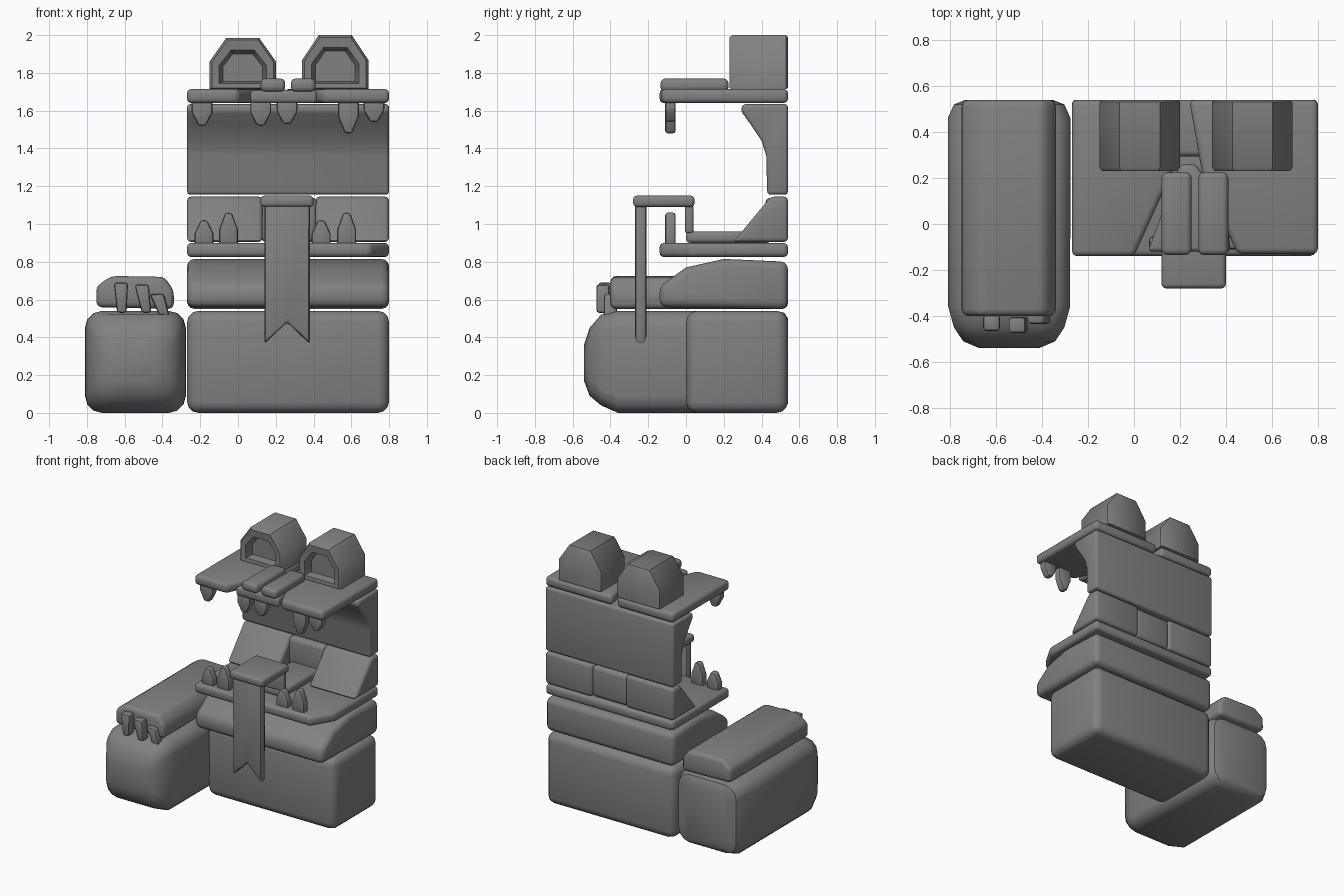
import bpy, bmesh, math
from mathutils import Vector

cube = bpy.data.objects.get("Cube")
if cube:
    bpy.data.objects.remove(cube, do_unlink=True)

GREY = (0.22, 0.22, 0.22, 1)
grey = bpy.data.materials.new("plain grey")
grey.use_nodes = True
grey.diffuse_color = GREY
grey.node_tree.nodes["Principled BSDF"].inputs["Base Color"].default_value = GREY


def finish(name, bm, bevel=0.0, segments=3):
    """Turn a bmesh into a softly bevelled, smooth-shaded object."""
    bmesh.ops.recalc_face_normals(bm, faces=bm.faces)
    if bevel:
        edges = [e for e in bm.edges if e.calc_face_angle(0) > math.radians(28)]
        bmesh.ops.bevel(bm, geom=edges, offset=bevel, segments=segments,
                        profile=0.5, affect='EDGES', clamp_overlap=True)
    mesh = bpy.data.meshes.new(name)
    bm.to_mesh(mesh)
    bm.free()
    mesh.materials.append(grey)
    obj = bpy.data.objects.new(name, mesh)
    bpy.context.collection.objects.link(obj)
    bpy.ops.object.select_all(action='DESELECT')
    obj.select_set(True)
    bpy.context.view_layer.objects.active = obj
    bpy.ops.object.shade_smooth_by_angle(angle=math.radians(40))
    return obj


def bridge(name, rings, bevel=0.0, segments=3):
    """Skin a list of equal-sized point rings and cap both ends."""
    bm = bmesh.new()
    loops = [[bm.verts.new(p) for p in ring] for ring in rings]
    n = len(loops[0])
    for a, b in zip(loops, loops[1:]):
        for i in range(n):
            j = (i + 1) % n
            bm.faces.new((a[i], a[j], b[j], b[i]))
    bm.faces.new(loops[0])
    bm.faces.new(loops[-1])
    return finish(name, bm, bevel, segments)


def prism(name, axis, outline, lo, hi, bevel=0.02, segments=3):
    """Extrude a 2D outline along an axis from lo to hi."""
    place = {'X': lambda u, v, w: (w, u, v),
             'Y': lambda u, v, w: (u, w, v),
             'Z': lambda u, v, w: (u, v, w)}[axis]
    return bridge(name, [[place(u, v, w) for u, v in outline] for w in (lo, hi)],
                  bevel, segments)


def box(name, x, y, z, bevel=0.02):
    outline = [(x[0], y[0]), (x[1], y[0]), (x[1], y[1]), (x[0], y[1])]
    return prism(name, 'Z', outline, *z, bevel)


def section(cx, hw, y, z0, z1, r):
    """Upright rounded rectangle at depth y."""
    ring = []
    for k, (sx, zc) in enumerate([(1, z1 - r), (-1, z1 - r), (-1, z0 + r), (1, z0 + r)]):
        for s in range(4):
            a = math.radians(90 * k + 30 * s)
            ring.append((cx + sx * (hw - r) + r * math.cos(a), y, zc + r * math.sin(a)))
    return ring


LEFT, RIGHT = -0.27, 0.80

# Main body and the slab stacked on it
box("body_block", (LEFT, RIGHT), (0.0, 0.54), (0.0, 0.54), 0.06)
prism("chest_slab", 'X', [(-0.14, 0.56), (0.54, 0.55), (0.54, 0.80), (0.2, 0.815),
                          (0.0, 0.77), (-0.14, 0.67)], LEFT, RIGHT, 0.04)

# Long side limb with a rounded front
limb = [(0.54, 0.19, 0.05, 0.50), (0.52, 0.24, 0.02, 0.53), (0.46, 0.267, 0.0, 0.54),
        (-0.36, 0.265, 0.0, 0.54), (-0.45, 0.24, 0.04, 0.52), (-0.51, 0.20, 0.09, 0.45),
        (-0.54, 0.13, 0.17, 0.36)]
bridge("limb_block", [section(-0.543, hw, y, a, b, 0.09) for y, hw, a, b in limb])

# Pad on the limb, with claws at its front
prism("limb_pad", 'Y', [(-0.75, 0.56), (-0.34, 0.55), (-0.34, 0.65), (-0.39, 0.72),
                        (-0.67, 0.725), (-0.75, 0.67)], -0.40, 0.54, 0.03)
claws = [(-0.615, -0.62, -0.43, 0.53, 0.69), (-0.485, -0.51, -0.44, 0.53, 0.68),
         (-0.385, -0.43, -0.40, 0.50, 0.63)]
for i, (x_low, x_top, y, z0, z1) in enumerate(claws):
    rings = []
    for x, yy, z, w in ((x_low, y, z0, 0.025), (x_top, y, z1, 0.038)):
        rings.append([(x + sx * w, yy + sy * 0.035, z)
                      for sx, sy in ((-1, -1), (1, -1), (1, 1), (-1, 1))])
    bridge(f"claw_{i + 1}", rings, 0.015, 2)

# Lower jaw and the wedges behind it
prism("lower_jaw", 'Z', [(LEFT, -0.14), (0.70, -0.14), (RIGHT, 0.03), (RIGHT, 0.54),
                         (LEFT, 0.54)], 0.825, 0.90, 0.025)
wedge = [(0.25, 0.905), (0.54, 0.905), (0.54, 1.145), (0.45, 1.145)]
prism("right_cheek", 'X', wedge, LEFT, 0.13, 0.022)
prism("left_cheek", 'X', wedge, 0.41, RIGHT, 0.022)
box("throat", (0.12, 0.42), (0.42, 0.53), (0.905, 1.14), 0.03)

# Tongue: lies on the jaw, rises, folds over and hangs to a forked end
box("tongue_root", (0.14, 0.38), (0.0, 0.45), (0.90, 0.96), 0.02)
box("tongue_riser", (0.14, 0.38), (-0.005, 0.04), (0.95, 1.10), 0.015)
box("tongue_fold", (0.12, 0.40), (-0.28, 0.045), (1.09, 1.15), 0.02)
prism("tongue_tip", 'Y', [(0.14, 1.11), (0.14, 0.365), (0.26, 0.48), (0.38, 0.365),
                          (0.38, 1.11)], -0.27, -0.21, 0.018, 2)

# Back of the head, curling forward under the upper jaw
prism("head_back", 'X', [(0.43, 1.155), (0.54, 1.155), (0.54, 1.635), (0.30, 1.635),
                         (0.29, 1.60), (0.34, 1.53), (0.40, 1.44), (0.425, 1.36)],
      LEFT, RIGHT, 0.02)

# Upper jaw in two halves with a middle snout plate
prism("upper_jaw_right", 'Z', [(LEFT, -0.14), (0.0, -0.14), (0.20, 0.30), (0.20, 0.54),
                               (LEFT, 0.54)], 1.64, 1.715, 0.025)
prism("upper_jaw_left", 'Z', [(0.45, -0.13), (RIGHT, -0.13), (RIGHT, 0.54),
                              (0.24, 0.54), (0.30, 0.20)], 1.64, 1.715, 0.025)
prism("snout_plate", 'Z', [(0.06, -0.12), (0.42, -0.12), (0.40, 0.05), (0.27, 0.26),
                           (0.20, 0.26)], 1.64, 1.71, 0.02)
for side, x in (("right", 0.185), ("left", 0.345)):
    box(f"nostril_{side}", (x - 0.065, x + 0.065), (-0.135, 0.225), (1.70, 1.77), 0.025)

# Hooded eyes with a recessed front
for side, x, top in (("right", 0.025, 1.985), ("left", 0.515, 2.0)):
    def arch(cx, w, z0, z1):
        h = z1 - z0
        return [(cx - w, z0), (cx + w, z0), (cx + w, z0 + 0.54 * h),
                (cx + 0.5 * w, z1), (cx - 0.5 * w, z1), (cx - w, z0 + 0.54 * h)]
    outer, rim = arch(x, 0.175, 1.715, top), arch(x, 0.125, 1.745, top - 0.065)
    inner = arch(x, 0.105, 1.755, top - 0.085)
    soft = arch(x, 0.163, 1.72, top - 0.012)
    stations = ((outer, 0.53), (outer, 0.245), (soft, 0.23), (rim, 0.235), (inner, 0.29))
    back = (arch(x, 0.163, 1.72, top - 0.012), 0.54)
    bridge(f"eye_{side}", [[(u, y, v) for u, v in shape]
                           for shape, y in (back,) + stations])


def tooth(name, x, root, tip, w=0.055):
    """Pointed tooth growing from root to tip."""
    h = tip - root
    outline = [(x - w, root), (x + w, root), (x + w, root + 0.5 * h),
               (x + 0.35 * w, tip), (x - 0.35 * w, tip), (x - w, root + 0.5 * h)]
    prism(name, 'Y', outline, -0.11, -0.055, 0.014, 2)


for i, (x, tip) in enumerate([(-0.19, 1.52), (0.12, 1.52), (0.26, 1.53),
                              (0.585, 1.48), (0.72, 1.54)]):
    tooth(f"upper_tooth_{i + 1}", x, 1.66, tip)
for i, (x, tip) in enumerate([(-0.18, 1.02), (-0.05, 1.06), (0.44, 1.02), (0.575, 1.06)]):
    tooth(f"lower_tooth_{i + 1}", x, 0.88, tip, 0.05)
